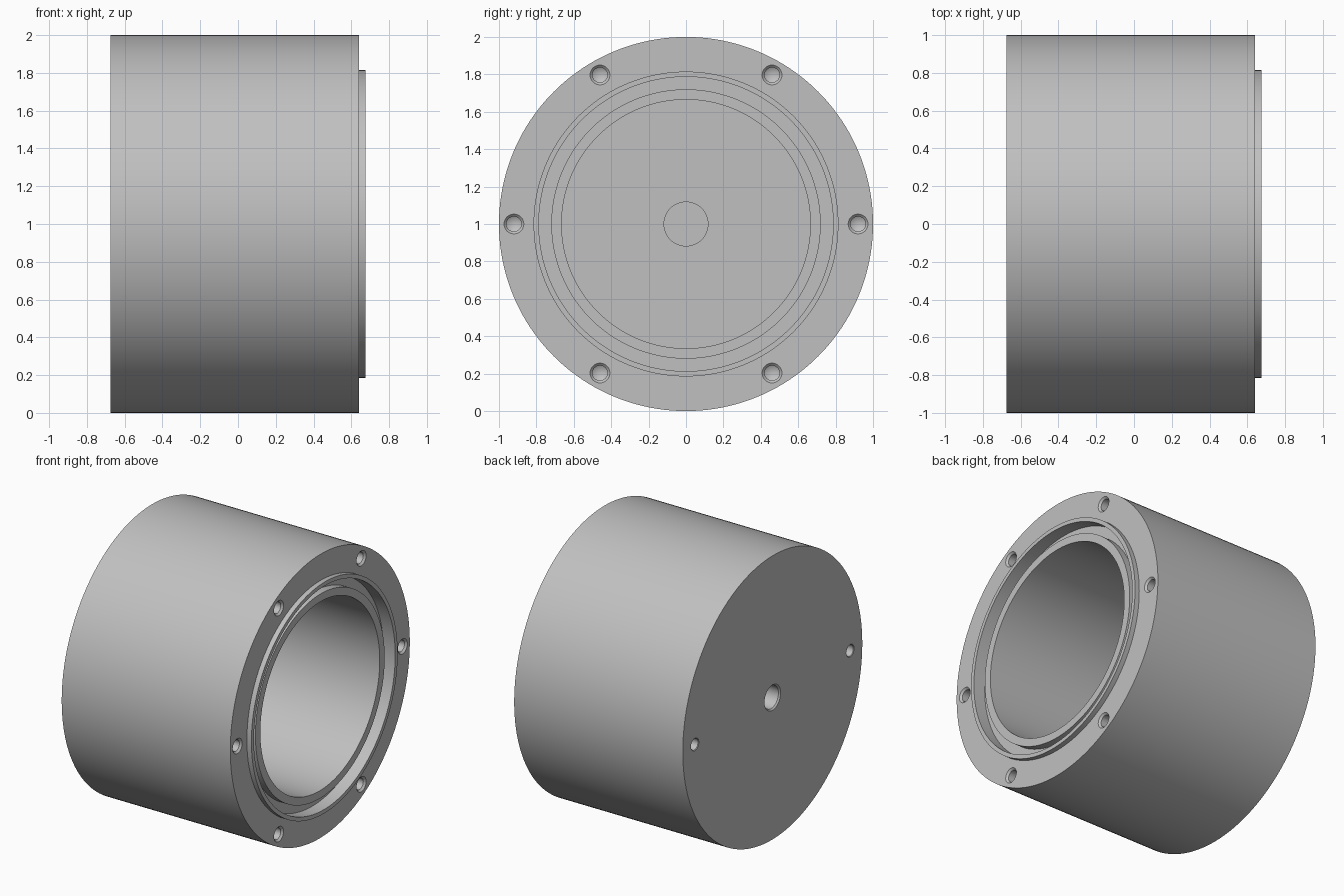
import bpy, bmesh
from math import cos, sin, pi, radians
from mathutils import Matrix, Vector

cube = bpy.data.objects.get("Cube")
if cube:
    bpy.data.objects.remove(cube, do_unlink=True)

grey = bpy.data.materials.new("machined grey")
grey.use_nodes = True
color = (0.53, 0.53, 0.53, 1)
grey.diffuse_color = color
grey.node_tree.nodes["Principled BSDF"].inputs["Base Color"].default_value = color


def lathe(name, profile, steps, place=Matrix()):
    """Solid turned around the x axis from (x, radius) points."""
    bm = bmesh.new()
    verts = [bm.verts.new((x, 0, r)) for x, r in profile]
    edges = [bm.edges.new(pair) for pair in zip(verts, verts[1:])]
    bmesh.ops.spin(bm, geom=verts + edges, cent=(0, 0, 0), axis=(1, 0, 0),
                   angle=2 * pi, steps=steps, use_duplicate=False)
    bmesh.ops.remove_doubles(bm, verts=bm.verts, dist=0.0001)
    bmesh.ops.recalc_face_normals(bm, faces=bm.faces)
    bm.transform(place)
    mesh = bpy.data.meshes.new(name)
    bm.to_mesh(mesh)
    bm.free()
    mesh.materials.append(grey)
    obj = bpy.data.objects.new(name, mesh)
    bpy.context.collection.objects.link(obj)
    return obj


def drill(name, side, x, y, z, radius, depth, chamfer):
    """Chamfered blind hole cutter with a conical tip, entering from side +1 or -1."""
    tip = depth + radius * 0.6
    profile = [(0.02, 0), (0.02, radius + chamfer), (0, radius + chamfer),
               (-chamfer, radius), (-depth, radius), (-tip, 0)]
    turn = Matrix.Rotation(0 if side > 0 else pi, 4, "Z")
    place = Matrix.Translation(Vector((x, y, z))) @ turn
    return lathe(name, profile, 32, place)


BACK, FACE, LIP = -0.675, 0.64, 0.675
FLOOR = -0.45

# Cup body: closed end, outer wall, raised lip, ring groove, bore and floor boss
body = lathe("housing", [
    (BACK, 0), (BACK, 1), (FACE, 1),
    (FACE, 0.815), (LIP, 0.815), (LIP, 0.787),
    (0.585, 0.787), (0.585, 0.72), (FACE, 0.72),
    (FACE, 0.665), (FLOOR, 0.665),
    (FLOOR, 0.12), (FLOOR + 0.04, 0.12), (FLOOR + 0.04, 0),
], 160, Matrix.Translation((0, 0, 1)))

# Six screw holes in the open face
cutters = []
for i in range(6):
    a = i * pi / 3
    cutters.append(drill("screw_hole_cutter", 1, FACE, 0.92 * cos(a),
                         1 + 0.92 * sin(a), 0.04, 0.2, 0.013))

# Centre hole and two pin holes in the closed end
cutters.append(drill("centre_hole_cutter", -1, BACK, 0, 1, 0.08, 0.14, 0.01))
for side in (-1, 1):
    cutters.append(drill("pin_hole_cutter", -1, BACK, 0.865 * side, 1, 0.04, 0.15, 0.004))

for cutter in cutters:
    mod = body.modifiers.new("hole", "BOOLEAN")
    mod.operation = "DIFFERENCE"
    mod.solver = "EXACT"
    mod.object = cutter

# Apply the holes, drop the cutters and smooth the round walls
bpy.context.view_layer.update()
graph = bpy.context.evaluated_depsgraph_get()
cut_mesh = bpy.data.meshes.new_from_object(body.evaluated_get(graph))
body.modifiers.clear()
body.data = cut_mesh
for cutter in cutters:
    bpy.data.objects.remove(cutter, do_unlink=True)

bpy.ops.object.select_all(action="DESELECT")
body.select_set(True)
bpy.context.view_layer.objects.active = body
bpy.ops.object.shade_smooth_by_angle(angle=radians(30))
